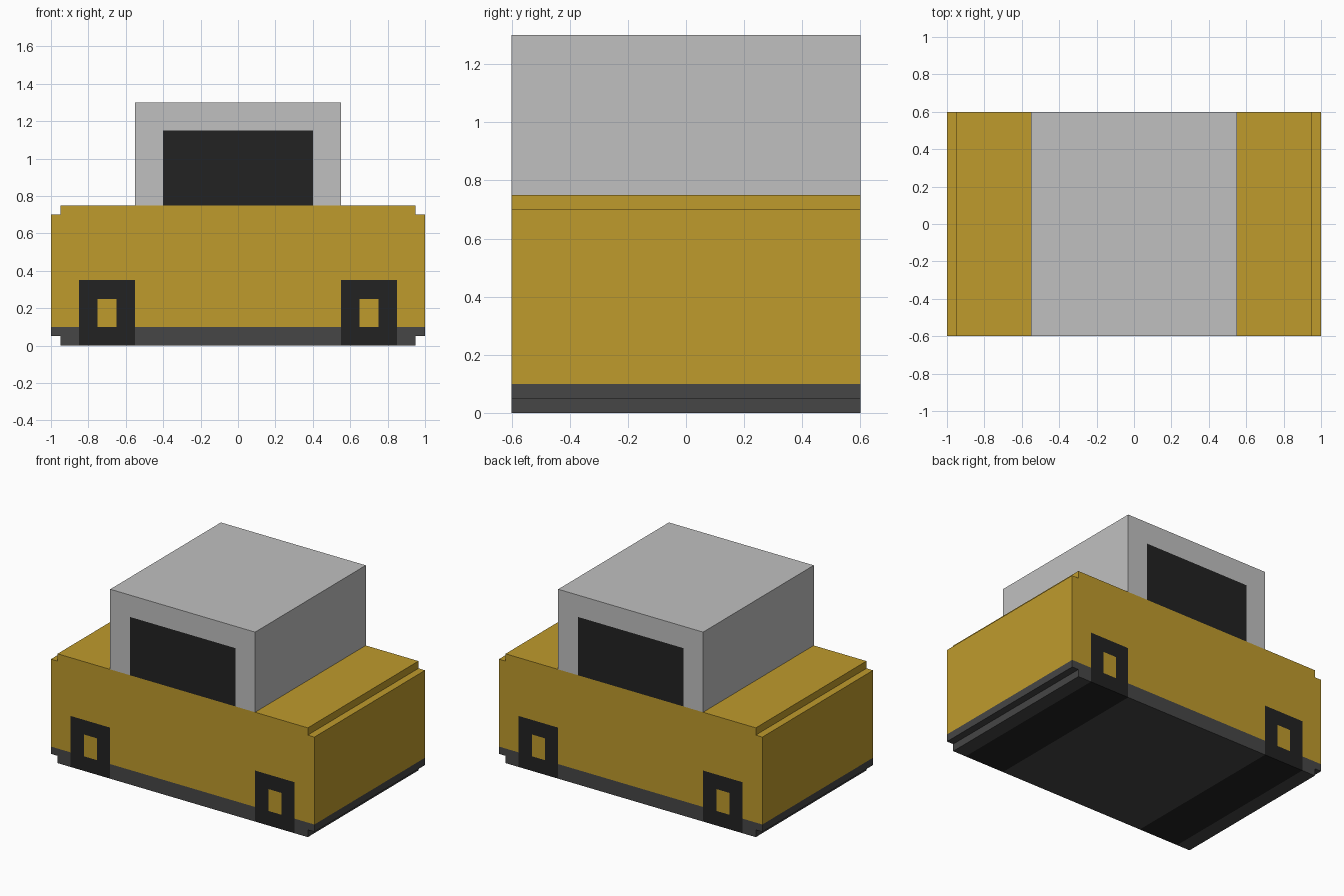
import bpy, bmesh

cube = bpy.data.objects.get("Cube")
if cube:
    bpy.data.objects.remove(cube, do_unlink=True)


def material(name, rgb):
    """Flat material from 8-bit sRGB values, stored as linear."""
    lin = [((c / 255 + 0.055) / 1.055) ** 2.4 for c in rgb]
    mat = bpy.data.materials.new(name)
    mat.use_nodes = True
    mat.diffuse_color = (*lin, 1)
    bsdf = mat.node_tree.nodes["Principled BSDF"]
    bsdf.inputs["Base Color"].default_value = (*lin, 1)
    bsdf.inputs["Roughness"].default_value = 0.9
    return mat


YELLOW, GREY, DARK, BLACK = range(4)
PALETTE = [
    material("yellow_paint", (191, 155, 44)),
    material("light_grey", (192, 192, 192)),
    material("dark_grey", (70, 70, 70)),
    material("black", (34, 34, 34)),
]
HALF_DEPTH = 0.6


def painted_prism(name, half_profile, cuts_x, cuts_z, paint, open_bottom=False):
    """Mirror an x-z half profile, extrude it along y, cut it and colour the faces."""
    outline = half_profile + [(-x, z) for x, z in reversed(half_profile)]
    bm = bmesh.new()
    front = bm.faces.new([bm.verts.new((x, -HALF_DEPTH, z)) for x, z in outline])
    ext = bmesh.ops.extrude_face_region(bm, geom=[front], use_keep_orig=True)
    moved = [v for v in ext["geom"] if isinstance(v, bmesh.types.BMVert)]
    bmesh.ops.translate(bm, verts=moved, vec=(0, 2 * HALF_DEPTH, 0))
    bmesh.ops.recalc_face_normals(bm, faces=bm.faces)

    # Cut lines that bound the painted areas
    planes = [((s * x, 0, 0), (1, 0, 0)) for x in cuts_x for s in (-1, 1)]
    planes += [((0, 0, z), (0, 0, 1)) for z in cuts_z]
    for co, no in planes:
        geom = bm.verts[:] + bm.edges[:] + bm.faces[:]
        bmesh.ops.bisect_plane(bm, geom=geom, dist=1e-5, plane_co=co, plane_no=no)

    if open_bottom:
        under = [f for f in bm.faces if f.normal.z < -0.9]
        bmesh.ops.delete(bm, geom=under, context='FACES')
    for f in bm.faces:
        c = f.calc_center_median()
        f.material_index = paint(abs(c.x), c.z, abs(f.normal.y) > 0.9, f.normal.z < -0.9)

    mesh = bpy.data.meshes.new(name)
    bm.to_mesh(mesh)
    bm.free()
    for mat in PALETTE:
        mesh.materials.append(mat)
    obj = bpy.data.objects.new(name, mesh)
    bpy.context.scene.collection.objects.link(obj)
    return obj


# Lower body: dark sill, black wheels with yellow hubs, black bands underneath
def paint_body(x, z, on_front_or_back, underneath):
    in_wheel = 0.55 < x < 0.85
    if on_front_or_back and in_wheel and z < 0.35:
        in_hub = 0.65 < x < 0.75 and 0.1 < z < 0.25
        return YELLOW if in_hub else BLACK
    if underneath and in_wheel:
        return BLACK
    return DARK if z < 0.1 else YELLOW


painted_prism(
    "car_body",
    [(0.95, 0), (0.95, 0.05), (1, 0.05), (1, 0.70), (0.95, 0.70), (0.95, 0.75)],
    cuts_x=(0.55, 0.65, 0.75, 0.85),
    cuts_z=(0.05, 0.1, 0.25, 0.35, 0.70),
    paint=paint_body,
)


# Cabin: grey box with a black window on the front and back
def paint_cabin(x, z, on_front_or_back, underneath):
    return BLACK if on_front_or_back and x < 0.4 and z < 1.15 else GREY


painted_prism(
    "cabin",
    [(0.55, 0.75), (0.55, 1.30)],
    cuts_x=(0.4,),
    cuts_z=(1.15,),
    paint=paint_cabin,
    open_bottom=True,
)
